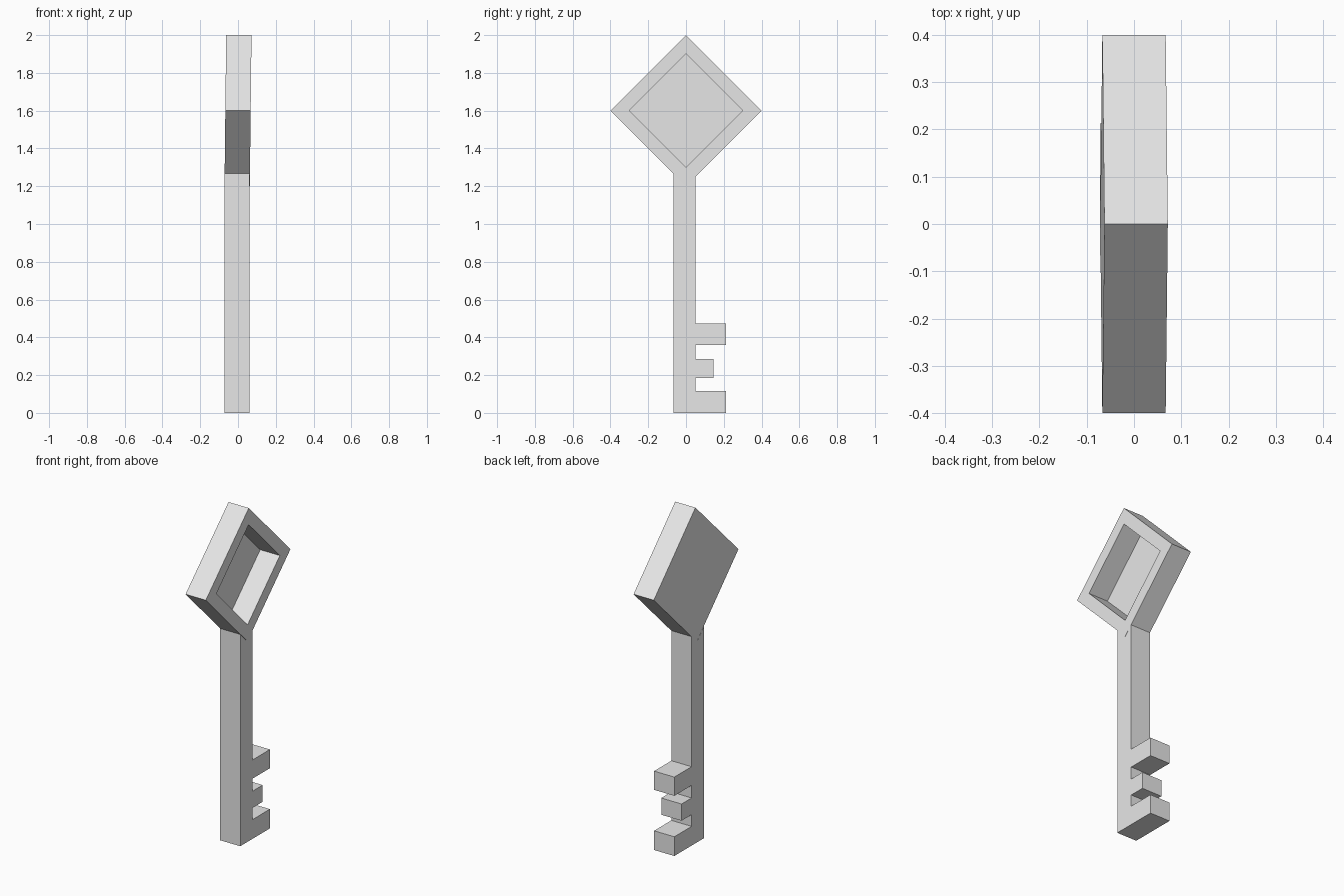
import bpy
import bmesh
from mathutils import Vector

cube = bpy.data.objects.get("Cube")
if cube:
    bpy.data.objects.remove(cube, do_unlink=True)

THICK = 0.134          # thickness of the whole key
HEAD_Z, HEAD_R = 1.6, 0.4

metal = bpy.data.materials.new("light_grey_metal")
metal.use_nodes = True
grey = (0.8, 0.8, 0.8, 1)
metal.diffuse_color = grey
metal.node_tree.nodes["Principled BSDF"].inputs["Base Color"].default_value = grey


def slab(profile, x_mid):
    """Extrude a (y, z) outline along x; returns the bmesh and its +x face."""
    bm = bmesh.new()
    back = bm.faces.new([bm.verts.new((x_mid - THICK / 2, y, z)) for y, z in profile])
    new = bmesh.ops.extrude_face_region(bm, geom=[back], use_keep_orig=True)["geom"]
    verts = [g for g in new if isinstance(g, bmesh.types.BMVert)]
    front = next(g for g in new if isinstance(g, bmesh.types.BMFace))
    bmesh.ops.translate(bm, verts=verts, vec=(THICK, 0, 0))
    bmesh.ops.recalc_face_normals(bm, faces=bm.faces)
    return bm, front


def finish(bm, name):
    mesh = bpy.data.meshes.new(name)
    bm.to_mesh(mesh)
    bm.free()
    mesh.materials.append(metal)
    obj = bpy.data.objects.new(name, mesh)
    bpy.context.collection.objects.link(obj)
    return obj


# Shaft with its three teeth, the top cut to fit the head
left, right = -0.067, 0.05
tip = HEAD_Z - HEAD_R
outline = [(left, tip - left), (left, 0)]
for low, high, reach in [(0, 0.115, 0.213), (0.185, 0.285, 0.145), (0.36, 0.472, 0.213)]:
    if low > 0:
        outline.append((right, low))
    outline += [(reach, low), (reach, high), (right, high)]
outline += [(right, tip + right), (0, tip)]
bm, _ = slab(outline, -0.005)
finish(bm, "shaft_and_teeth")

# Diamond head with a deep recess on one side, leaning very slightly
diamond = [(HEAD_R, HEAD_Z), (0, HEAD_Z + HEAD_R), (-HEAD_R, HEAD_Z), (0, HEAD_Z - HEAD_R)]
bm, face = slab(diamond, 0)
bmesh.ops.inset_region(bm, faces=[face], thickness=0.0707, use_even_offset=True)
floor = bmesh.ops.extrude_discrete_faces(bm, faces=[face])["faces"][0]
bmesh.ops.translate(bm, verts=floor.verts, vec=Vector((-0.13, 0, 0)))
for v in bm.verts:
    v.co.x += 0.0112 * (v.co.z - HEAD_Z)
finish(bm, "head")
